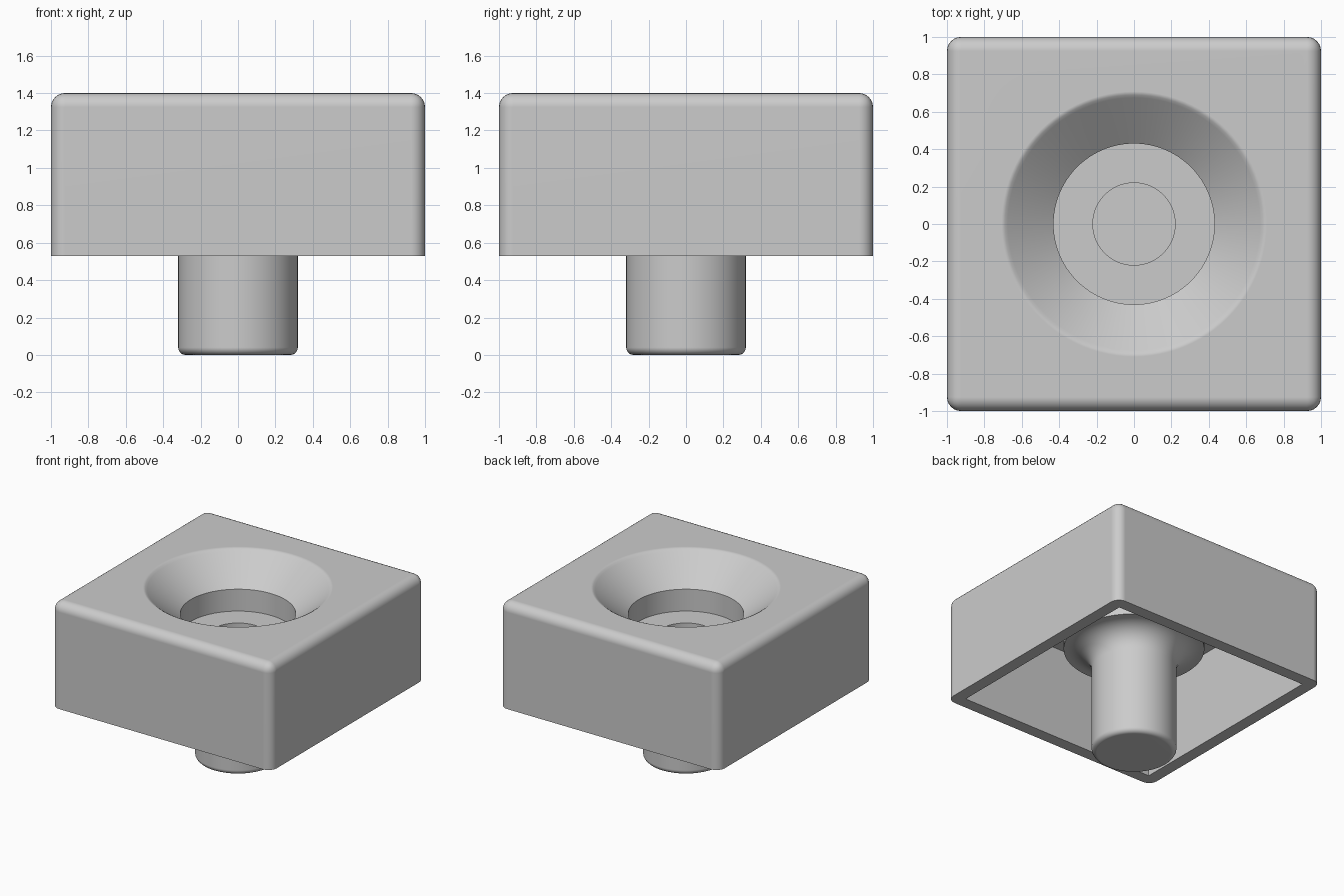
import bpy, bmesh
from math import sin, cos, pi, radians
from mathutils import Matrix

cube = bpy.data.objects.get("Cube")
if cube:
    bpy.data.objects.remove(cube, do_unlink=True)

TOP, RIM, WALL = 1.4, 0.53, 0.1

grey = bpy.data.materials.new("plain_grey")
grey.use_nodes = True
grey.diffuse_color = (0.6, 0.6, 0.6, 1)
grey.node_tree.nodes["Principled BSDF"].inputs["Base Color"].default_value = (0.6, 0.6, 0.6, 1)


def make_object(name, bm):
    bmesh.ops.recalc_face_normals(bm, faces=bm.faces)
    mesh = bpy.data.meshes.new(name)
    bm.to_mesh(mesh)
    bm.free()
    mesh.materials.append(grey)
    obj = bpy.data.objects.new(name, mesh)
    bpy.context.collection.objects.link(obj)
    return obj


def box(name, half, z0, z1, radius=0):
    """Box whose edges above its base are rounded."""
    bm = bmesh.new()
    size = Matrix.Diagonal((2 * half, 2 * half, z1 - z0, 1))
    bmesh.ops.create_cube(bm, size=1, matrix=Matrix.Translation((0, 0, (z0 + z1) / 2)) @ size)
    if radius:
        edges = [e for e in bm.edges if max(v.co.z for v in e.verts) > z0 + 0.01]
        bmesh.ops.bevel(bm, geom=edges, offset=radius, segments=6, profile=0.5, affect='EDGES')
    return make_object(name, bm)


def arc(cx, cz, r, start, end, steps=8):
    angles = [radians(start + (end - start) * i / steps) for i in range(steps + 1)]
    return [(cx + r * cos(a), cz + r * sin(a)) for a in angles]


def lathe(name, profile, sides=96):
    """Closed solid turned about z; the profile runs from axis to axis."""
    bm = bmesh.new()
    rings = []
    for r, z in profile:
        if r == 0:
            rings.append([bm.verts.new((0, 0, z))] * sides)
        else:
            rings.append([bm.verts.new((r * cos(2 * pi * i / sides), r * sin(2 * pi * i / sides), z))
                          for i in range(sides)])
    for low, high in zip(rings, rings[1:]):
        for i in range(sides):
            j = (i + 1) % sides
            corners = list(dict.fromkeys((low[i], low[j], high[j], high[i])))
            bm.faces.new(corners)
    bmesh.ops.dissolve_limit(bm, angle_limit=radians(0.1), verts=bm.verts, edges=bm.edges)
    return make_object(name, bm)


def combine(target, other, operation):
    mod = target.modifiers.new(operation.lower(), 'BOOLEAN')
    mod.operation, mod.solver, mod.object = operation, 'EXACT', other
    other.hide_render = True
    bpy.context.view_layer.objects.active = target
    bpy.ops.object.modifier_apply(modifier=mod.name)
    bpy.data.objects.remove(other, do_unlink=True)


# Square cap, open underneath
body = box("knob_body", 1, RIM, TOP, 0.075)
combine(body, box("hollow_cutter", 1 - WALL, RIM - 0.2, TOP - WALL), 'DIFFERENCE')

# Cup and stem below the cap, with a fillet between them
stem = lathe("cup_and_stem",
             [(0, 0)] + arc(0.28, 0.04, 0.04, -90, 0, 5)
             + arc(0.5, 0.72, 0.18, 180, 90, 10)
             + [(0.53, 0.9), (0.53, 1.13), (0.74, 1.35), (0, 1.35)])
combine(body, stem, 'UNION')

# Funnel recess with a flat seat and a blind bore down the stem
recess = lathe("recess_cutter",
               [(0, 0.1), (0.22, 0.1), (0.22, 1.0), (0.43, 1.0), (0.43, 1.18),
                (0.675, 1.38), (0.69, 1.391), (0.71, 1.4005), (0.74, 1.41), (0.74, 1.6), (0, 1.6)])
combine(body, recess, 'DIFFERENCE')

# Smooth curved surfaces, sharp corners
bpy.ops.object.select_all(action='DESELECT')
body.select_set(True)
bpy.context.view_layer.objects.active = body
bpy.ops.object.shade_smooth_by_angle(angle=radians(32))
weighted = body.modifiers.new("weighted_normals", 'WEIGHTED_NORMAL')
weighted.keep_sharp = True
